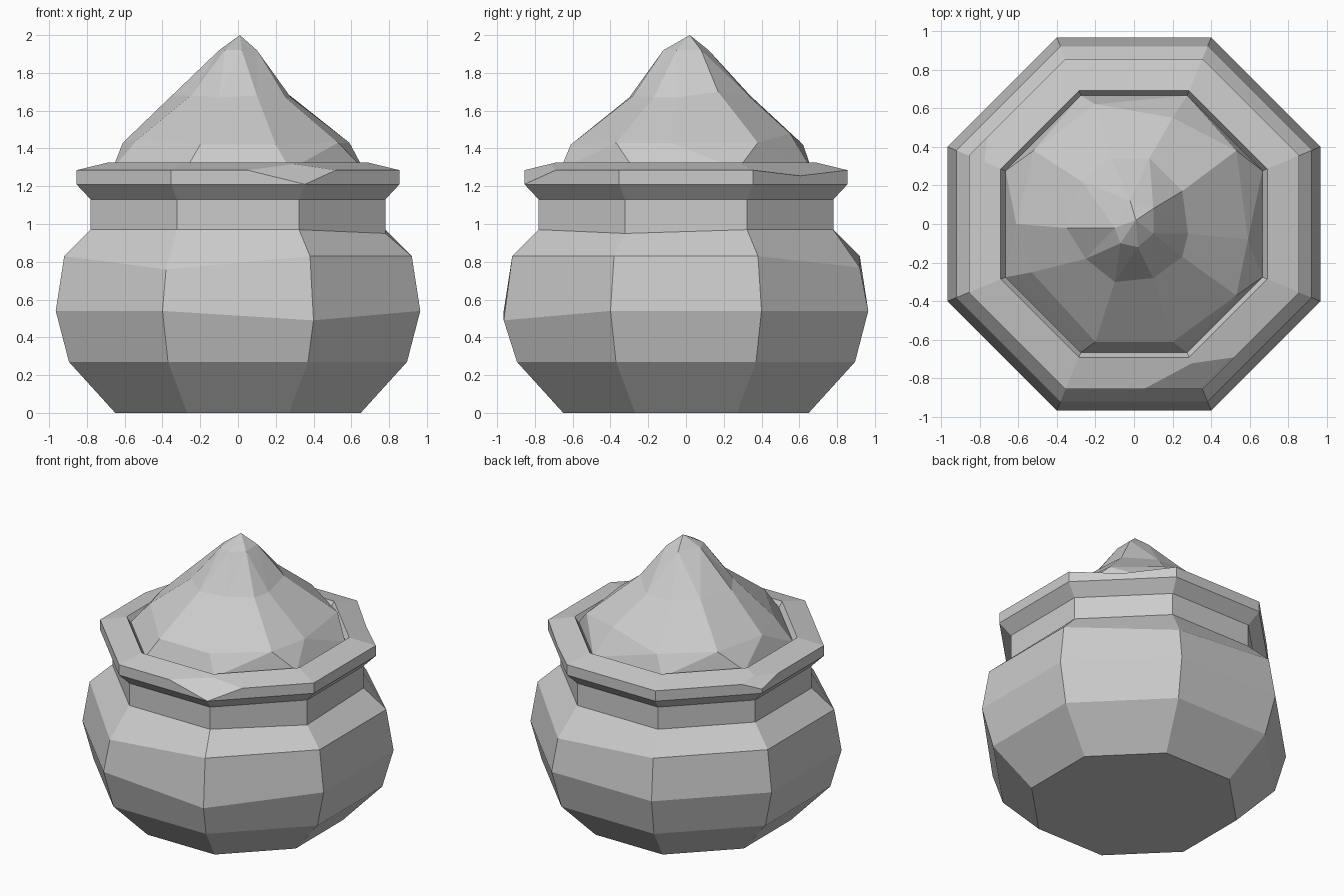
import bpy, bmesh
from math import sin, cos, pi
from mathutils import Vector

cube = bpy.data.objects.get("Cube")
if cube:
    bpy.data.objects.remove(cube)

grey = bpy.data.materials.new("stone_grey")
grey.use_nodes = True
colour = (0.6, 0.6, 0.6, 1)
grey.diffuse_color = colour
grey.node_tree.nodes["Principled BSDF"].inputs["Base Color"].default_value = colour


def octagon(bm, apothem, z):
    radius = apothem / cos(pi / 8)
    angles = [(i + 0.5) * pi / 4 for i in range(8)]
    return [bm.verts.new((radius * cos(a), radius * sin(a), z)) for a in angles]


def closed_edges(bm, ring):
    return [bm.edges.get(pair) or bm.edges.new(pair)
            for pair in zip(ring, ring[1:] + ring[:1])]


def finish(bm, name):
    bmesh.ops.recalc_face_normals(bm, faces=bm.faces)
    mesh = bpy.data.meshes.new(name)
    bm.to_mesh(mesh)
    bm.free()
    mesh.materials.append(grey)
    obj = bpy.data.objects.new(name, mesh)
    bpy.context.collection.objects.link(obj)
    return obj


# Pot: stacked octagons from the foot up to the recessed mouth
bm = bmesh.new()
profile = [(0.65, 0), (0.895, 0.27), (0.965, 0.54), (0.92, 0.83), (0.78, 0.97),
           (0.78, 1.13), (0.855, 1.21), (0.855, 1.285), (0.69, 1.325), (0.665, 1.28)]
rings = [octagon(bm, r, z) for r, z in profile]
for low, high in zip(rings, rings[1:]):
    for i in range(8):
        j = (i + 1) % 8
        bm.faces.new((low[i], low[j], high[j], high[i]))
bm.faces.new(rings[0][::-1])
bm.faces.new(rings[-1])

# Hand-hewn dips in the belly and neck corners
for ring, corner, drop in [(2, 6, 0.05), (3, 5, 0.07), (3, 1, 0.06), (4, 7, 0.02)]:
    rings[ring][corner].co.z -= drop

# Dent in the middle of one rim edge
rim_edge = bm.edges.get((rings[7][0], rings[7][1]))
dent = bmesh.utils.edge_split(rim_edge, rings[7][0], 0.5)[1]
dent.co.z -= 0.03

# Chips sliced off two rim corners
chips = [((0.05, -0.855, 1.285), (0.52, -0.69, 1.285), (0.355, -0.855, 1.21)),
         ((-0.855, 0.16, 1.285), (-0.76, 0.45, 1.285), (-0.855, 0.355, 1.24))]
for a, b, c in chips:
    a, b, c = Vector(a), Vector(b), Vector(c)
    normal = (b - a).cross(c - a)
    if normal.z < 0:
        normal.negate()
    cut = bmesh.ops.bisect_plane(bm, geom=bm.verts[:] + bm.edges[:] + bm.faces[:],
                                 plane_co=a, plane_no=normal, clear_outer=True)
    border = [e for e in cut["geom_cut"] if isinstance(e, bmesh.types.BMEdge)]
    bmesh.ops.holes_fill(bm, edges=border, sides=0)
finish(bm, "pot")

# Heap: uneven rings rising from the mouth to an off-centre peak
low = [(0.59, -0.08, 1.43), (0.53, 0.38, 1.43), (0.2, 0.55, 1.48), (-0.2, 0.62, 1.42),
       (-0.52, 0.38, 1.43), (-0.61, 0, 1.43), (-0.53, -0.25, 1.45), (-0.2, -0.61, 1.42),
       (0.2, -0.61, 1.42), (0.53, -0.37, 1.43)]
middle = [(0.28, -0.05, 1.67), (0.25, 0.17, 1.7), (0.08, 0.34, 1.67), (-0.12, 0.34, 1.68),
          (-0.27, 0.22, 1.68), (-0.35, -0.02, 1.68), (-0.25, -0.18, 1.68),
          (-0.1, -0.3, 1.67), (0.1, -0.28, 1.68), (0.25, -0.17, 1.67)]
top = [(0.1, -0.05), (0.1, 0.08), (-0.02, 0.12), (-0.1, -0.02), (-0.07, -0.1), (0.02, -0.12)]

bm = bmesh.new()
heap = [octagon(bm, 0.665, 1.29)]
heap += [[bm.verts.new(p) for p in ring] for ring in (low, middle)]
heap.append([bm.verts.new((x, y, 1.92)) for x, y in top])
for lower, upper in zip(heap, heap[1:]):
    bmesh.ops.bridge_loops(bm, edges=closed_edges(bm, lower) + closed_edges(bm, upper))
peak = bm.verts.new((0.01, 0.02, 2))
for a, b in zip(heap[-1], heap[-1][1:] + heap[-1][:1]):
    bm.faces.new((a, b, peak))
bm.faces.new(heap[0][::-1])
finish(bm, "heap")
